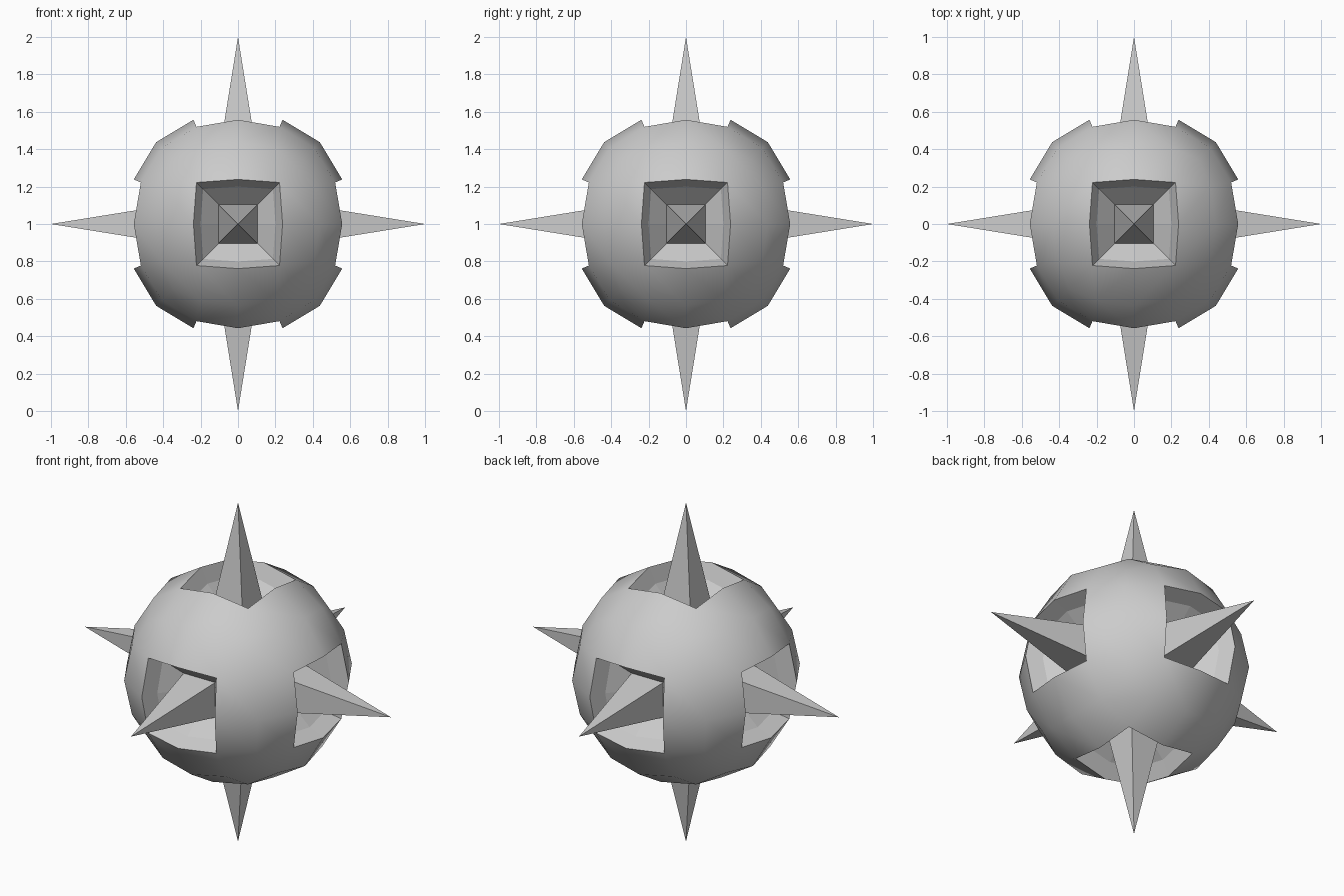
import bpy, bmesh
from mathutils import Vector

if "Cube" in bpy.data.objects:
    bpy.data.objects.remove(bpy.data.objects["Cube"])

# Round body: a cube subdivided twice into a ball
bpy.ops.mesh.primitive_cube_add(size=1.36)
ball = bpy.context.object
ball.name = "spiked_ball"
sub = ball.modifiers.new("round", 'SUBSURF')
sub.levels = 2
sub.use_limit_surface = False
bpy.ops.object.modifier_apply(modifier=sub.name)

bm = bmesh.new()
bm.from_mesh(ball.data)
for f in bm.faces:
    f.smooth = True


def extrude_ring(edges, place):
    """Extrude an open edge ring, move it with place(co), return its edges."""
    geom = bmesh.ops.extrude_edge_only(bm, edges=edges)["geom"]
    for v in [g for g in geom if isinstance(g, bmesh.types.BMVert)]:
        v.co = place(v.co)
    for f in [g for g in geom if isinstance(g, bmesh.types.BMFace)]:
        f.smooth = False
    return [g for g in geom if isinstance(g, bmesh.types.BMEdge) and g.is_boundary]


# Socket and spike on each of the six sides
for axis in range(3):
    for sign in (-1, 1):
        d = Vector((0, 0, 0))
        d[axis] = sign

        def spike_base(co):
            return Vector([sign * 0.36 if i == axis else
                           0.103 * ((c > 0.05) - (c < -0.05))
                           for i, c in enumerate(co)])

        centre = max(bm.verts, key=lambda v: v.co.dot(d) - 10 * (v.co - d * v.co.dot(d)).length)
        bmesh.ops.delete(bm, geom=[centre], context='VERTS')
        ring = [e for e in bm.edges if e.is_boundary]
        ring = extrude_ring(ring, lambda co: co * 0.84)
        ring = extrude_ring(ring, spike_base)
        extrude_ring(ring, lambda co: d.copy())

bmesh.ops.remove_doubles(bm, verts=bm.verts, dist=1e-4)
bmesh.ops.recalc_face_normals(bm, faces=bm.faces)
bmesh.ops.translate(bm, verts=bm.verts, vec=(0, 0, 1))
bm.to_mesh(ball.data)
bm.free()
